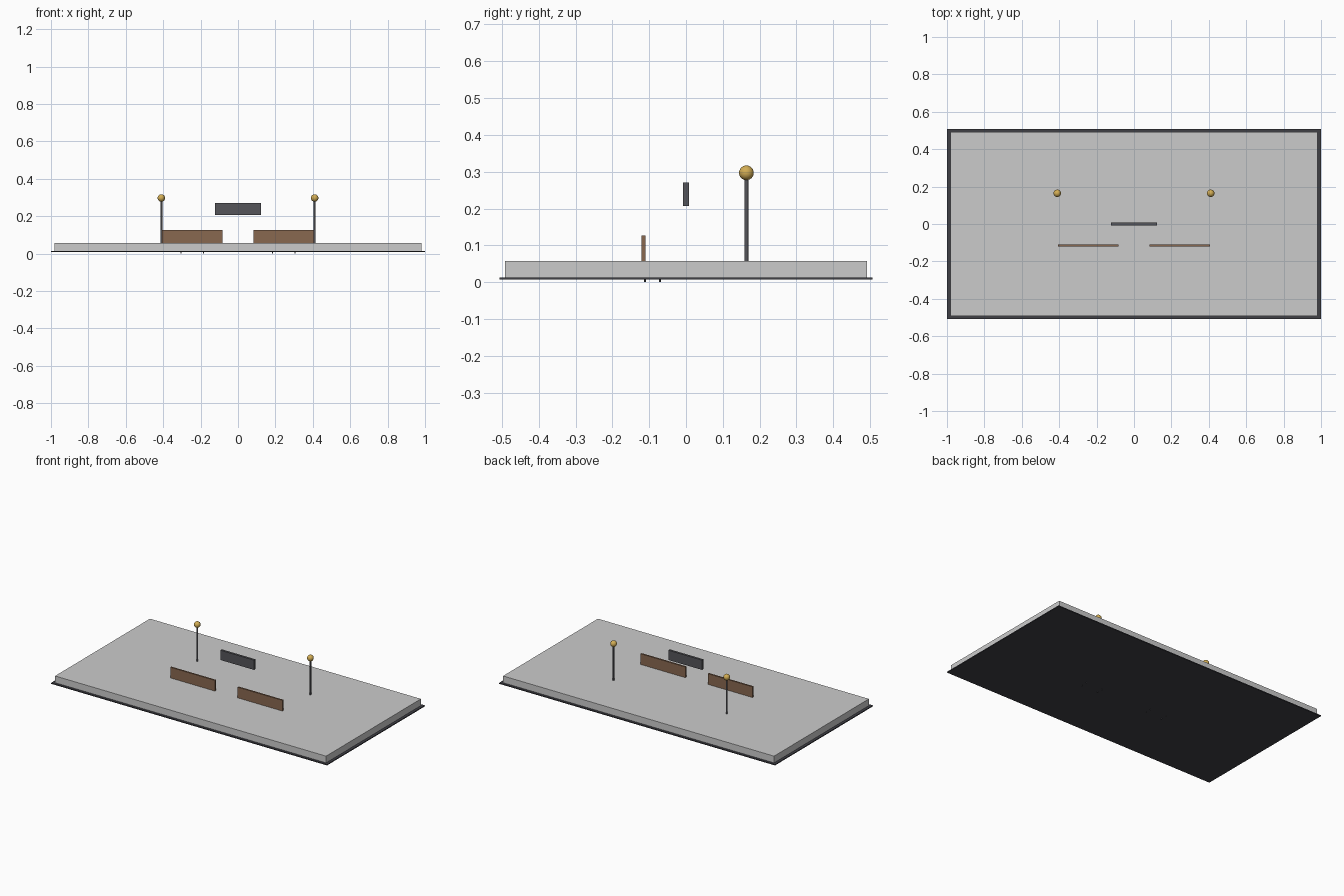
import bpy

if "Cube" in bpy.data.objects:
    bpy.data.objects.remove(bpy.data.objects["Cube"])


def material(name, rgb):
    m = bpy.data.materials.new(name)
    m.diffuse_color = (*rgb, 1)
    m.use_nodes = True
    m.node_tree.nodes["Principled BSDF"].inputs["Base Color"].default_value = m.diffuse_color
    return m


DARK = material("dark_stone", (0.05, 0.05, 0.06))
METAL = material("dark_metal", (0.09, 0.09, 0.10))
WOOD = material("wood", (0.25, 0.14, 0.08))
GOLD = material("lamp_glow", (0.65, 0.42, 0.09))


def finish(name, mat):
    ob = bpy.context.object
    ob.name = name
    if mat:
        ob.data.materials.append(mat)
    return ob


def box(name, x, y, z, mat=None):
    # x, y, z are (min, max) extents
    ext = (x, y, z)
    bpy.ops.mesh.primitive_cube_add(size=1, location=[(a + b) / 2 for a, b in ext])
    ob = finish(name, mat)
    ob.scale = [b - a for a, b in ext]
    bpy.ops.object.transform_apply(location=False, rotation=False, scale=True)
    return ob


def rod(name, x, y, z0, z1, r, mat):
    bpy.ops.mesh.primitive_cylinder_add(vertices=16, radius=r, depth=z1 - z0,
                                        location=(x, y, (z0 + z1) / 2))
    finish(name, mat)
    bpy.ops.object.shade_smooth_by_angle()


# Plaza: dark border plate and raised paving slab
box("border_plate", (-1, 1), (-0.507, 0.507), (0.007, 0.013), DARK)
box("paving_slab", (-0.982, 0.982), (-0.491, 0.491), (0.010, 0.057))

# Floating sign panel
box("sign_panel", (-0.122, 0.122), (-0.0075, 0.0075), (0.207, 0.271), METAL)

for side, s in (("left", -1), ("right", 1)):
    # Lamp post with globe
    rod(f"{side}_lamp_post", s * 0.41, 0.164, 0.013, 0.285, 0.0055, METAL)
    bpy.ops.mesh.primitive_uv_sphere_add(segments=24, ring_count=12, radius=0.02,
                                         location=(s * 0.41, 0.164, 0.297))
    finish(f"{side}_lamp_globe", GOLD)
    bpy.ops.object.shade_smooth_by_angle()

    # Bench sunk into the slab: back, seat and four legs
    cx = s * 0.244
    span = (cx - 0.162, cx + 0.162)
    box(f"{side}_bench_back", span, (-0.121, -0.110), (0.046, 0.127), WOOD)
    box(f"{side}_bench_seat", span, (-0.121, -0.060), (0.036, 0.048), WOOD)
    for dx in (-0.06, 0.06):
        for y in (-0.111, -0.071):
            rod(f"{side}_bench_leg", cx + dx, y, 0, 0.038, 0.0025, METAL)
